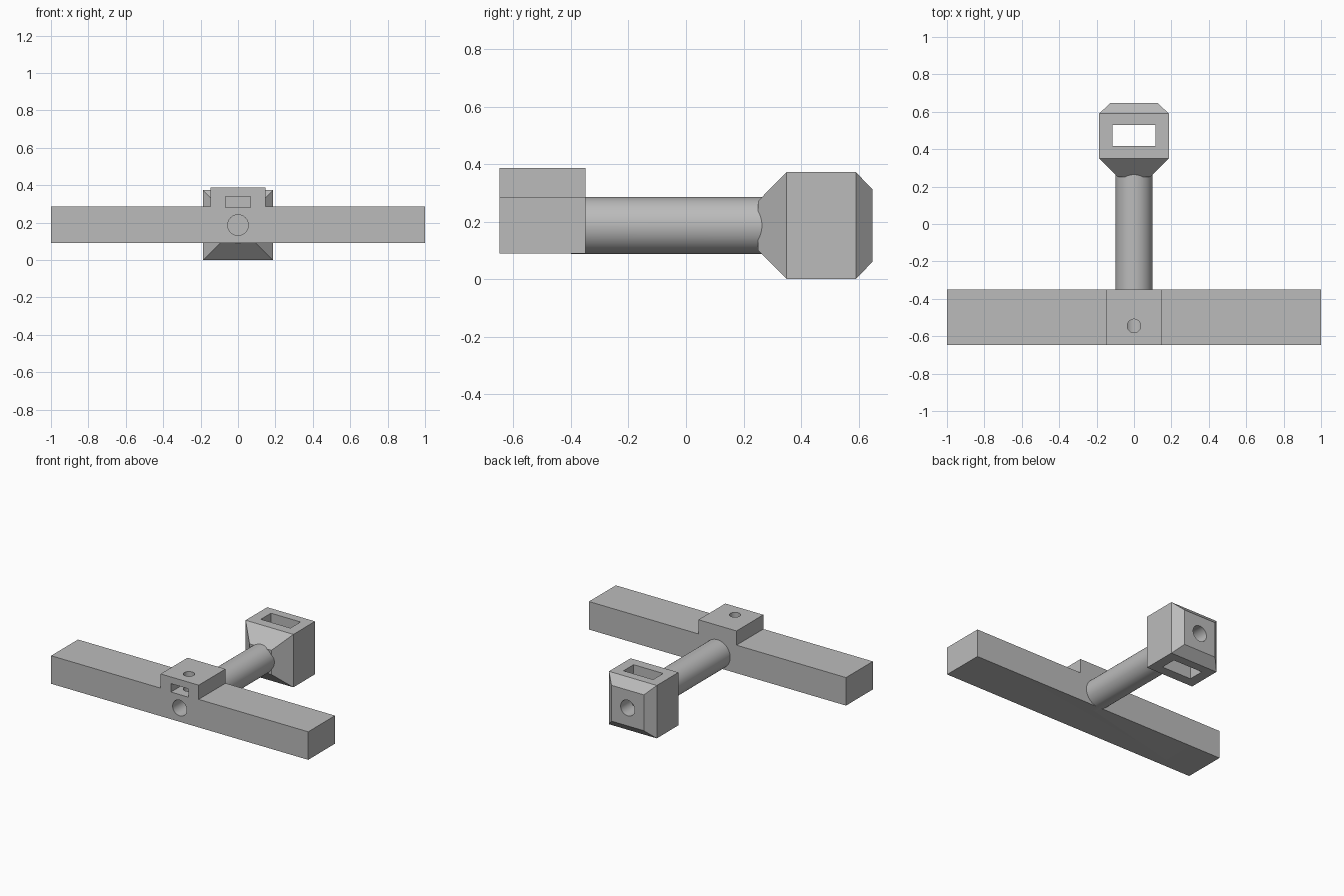
import bpy, bmesh, math
from mathutils import Matrix, Vector

if "Cube" in bpy.data.objects:
    bpy.data.objects.remove(bpy.data.objects["Cube"], do_unlink=True)

AXIS_Z = 0.187   # height of the shaft axis

grey = bpy.data.materials.new("plain_grey")
grey.use_nodes = True
grey.diffuse_color = (0.5, 0.5, 0.5, 1)
grey.node_tree.nodes["Principled BSDF"].inputs["Base Color"].default_value = (0.5, 0.5, 0.5, 1)


def finish(name, bm):
    bmesh.ops.recalc_face_normals(bm, faces=bm.faces)
    mesh = bpy.data.meshes.new(name)
    bm.to_mesh(mesh)
    bm.free()
    mesh.materials.append(grey)
    obj = bpy.data.objects.new(name, mesh)
    bpy.context.collection.objects.link(obj)
    return obj


def box(name, lo, hi):
    lo, hi = Vector(lo), Vector(hi)
    bm = bmesh.new()
    bmesh.ops.create_cube(bm, size=1, matrix=Matrix.Translation((lo + hi) / 2)
                          @ Matrix.Diagonal((*(hi - lo), 1)))
    return finish(name, bm)


def cylinder(name, radius, start, end):
    start, end = Vector(start), Vector(end)
    axis = end - start
    turn = axis.to_track_quat('Z', 'Y').to_matrix().to_4x4()
    bm = bmesh.new()
    bmesh.ops.create_cone(bm, cap_ends=True, segments=64, radius1=radius, radius2=radius,
                          depth=axis.length, matrix=Matrix.Translation((start + end) / 2) @ turn)
    return finish(name, bm)


def combine(target, other, operation):
    mod = target.modifiers.new(operation, 'BOOLEAN')
    mod.operation, mod.solver, mod.object = operation, 'EXACT', other
    bpy.ops.object.select_all(action='DESELECT')
    bpy.context.view_layer.objects.active = target
    target.select_set(True)
    bpy.ops.object.modifier_apply(modifier=mod.name)
    bpy.data.objects.remove(other, do_unlink=True)


# Crossbar with raised clamp block, one stepped profile extruded front to back
half = [(1, 0.09), (1, 0.287), (0.148, 0.287), (0.148, 0.387)]
profile = half + [(-x, z) for x, z in reversed(half)]
bm = bmesh.new()
face = bm.faces.new([bm.verts.new((x, -0.648, z)) for x, z in profile])
new = bmesh.ops.extrude_face_region(bm, geom=[face])["geom"]
bmesh.ops.translate(bm, vec=(0, 0.298, 0),
                    verts=[v for v in new if isinstance(v, bmesh.types.BMVert)])
crossbar = finish("crossbar", bm)

# Head: square rings lofted along the shaft
bm = bmesh.new()
rings = []
for y, r in [(0.25, 0.085), (0.35, 0.186), (0.59, 0.186), (0.648, 0.126)]:
    rings.append([bm.verts.new((sx * r, y, AXIS_Z + sz * r))
                  for sx, sz in [(-1, -1), (1, -1), (1, 1), (-1, 1)]])
for a, b in zip(rings, rings[1:]):
    for i in range(4):
        j = (i + 1) % 4
        bm.faces.new((a[i], a[j], b[j], b[i]))
bm.faces.new(rings[0])
bm.faces.new(rings[-1])
head = finish("head", bm)

# Shaft joins the crossbar and the head
shaft = cylinder("shaft", 0.099, (0, -0.4, AXIS_Z), (0, 0.38, AXIS_Z))
combine(crossbar, shaft, 'UNION')
combine(crossbar, head, 'UNION')
body = crossbar
body.name = "handle_body"

# Bores, screw hole and nut slots
combine(body, cylinder("front_bore", 0.055, (0, -0.7, AXIS_Z), (0, -0.35, AXIS_Z)), 'DIFFERENCE')
combine(body, cylinder("back_bore", 0.055, (0, 0.7, AXIS_Z), (0, 0.3, AXIS_Z)), 'DIFFERENCE')
combine(body, cylinder("screw_hole", 0.036, (0, -0.545, 0.45), (0, -0.545, AXIS_Z)), 'DIFFERENCE')
combine(body, box("nut_slot", (-0.068, -0.7, 0.281), (0.068, -0.48, 0.34)), 'DIFFERENCE')
combine(body, box("head_window", (-0.115, 0.418, -0.1), (0.115, 0.53, 0.5)), 'DIFFERENCE')

bpy.ops.object.select_all(action='DESELECT')
bpy.context.view_layer.objects.active = body
body.select_set(True)
bpy.ops.object.shade_smooth_by_angle(angle=math.radians(25))
